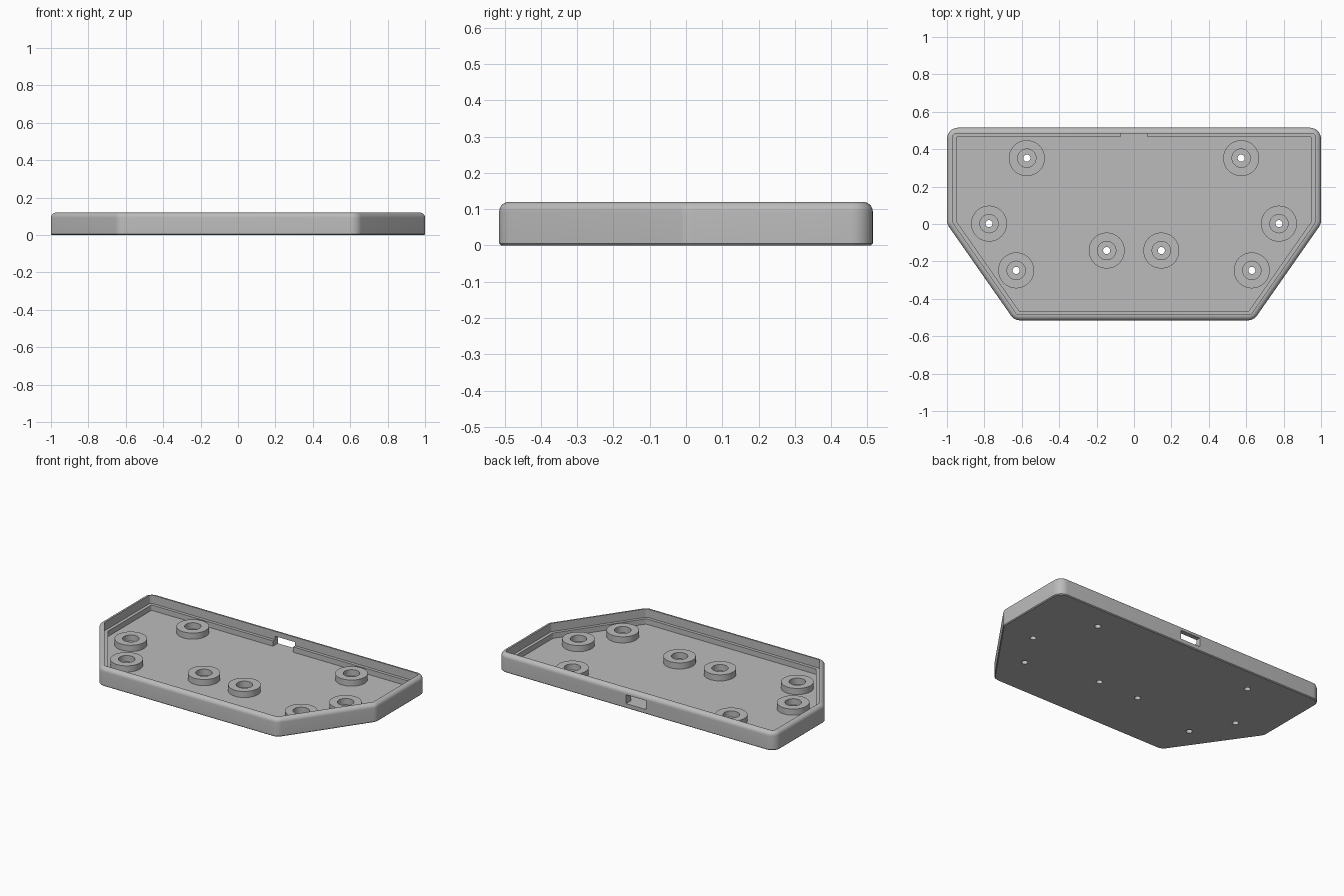
import bpy, bmesh, math
from mathutils import Vector

if "Cube" in bpy.data.objects:
    bpy.data.objects.remove(bpy.data.objects["Cube"])

FLOOR, LEDGE, TOP = 0.03, 0.065, 0.12
OUTLINE = [(-1, 0.515), (-1, 0), (-0.64, -0.515), (0.64, -0.515), (1, 0), (1, 0.515)]
MOUNTS = [(0.573, 0.352), (0.775, 0.002), (0.63, -0.248), (0.146, -0.142)]
SPOTS = [(s * x, y) for x, y in MOUNTS for s in (-1, 1)]

grey = bpy.data.materials.new("grey plastic")
grey.diffuse_color = (0.5, 0.5, 0.5, 1)
grey.use_nodes = True
grey.node_tree.nodes["Principled BSDF"].inputs["Base Color"].default_value = grey.diffuse_color


def make_object(name, bm):
    bmesh.ops.recalc_face_normals(bm, faces=bm.faces)
    mesh = bpy.data.meshes.new(name)
    bm.to_mesh(mesh)
    bm.free()
    mesh.materials.append(grey)
    ob = bpy.data.objects.new(name, mesh)
    bpy.context.collection.objects.link(ob)
    return ob


def smooth(ob):
    bpy.ops.object.select_all(action='DESELECT')
    ob.select_set(True)
    bpy.context.view_layer.objects.active = ob
    bpy.ops.object.shade_smooth_by_angle(angle=math.radians(30))


def outline_ring(inset, radius, steps=8):
    """Outline moved inwards, with each corner rounded."""
    pts = [Vector(p) for p in OUTLINE]
    ring = []
    for i, p in enumerate(pts):
        a = (pts[i - 1] - p).normalized()
        b = (pts[(i + 1) % len(pts)] - p).normalized()
        half = a.angle(b) / 2
        inward = (a + b).normalized()
        centre = p + inward * ((inset + radius) / math.sin(half))
        start = math.atan2(-a.y, -a.x) - math.pi / 2
        turn = math.pi - 2 * half
        for k in range(steps + 1):
            t = start + turn * k / steps
            ring.append(centre + radius * Vector((math.cos(t), math.sin(t))))
    return ring


def bridge(bm, loops):
    for low, high in zip(loops, loops[1:]):
        n = len(low)
        for i in range(n):
            bm.faces.new((low[i], low[(i + 1) % n], high[(i + 1) % n], high[i]))


# Tray shell: chamfered foot, rounded rim, stepped inner wall
R = 0.027
levels = [(0.005, 0, 0.055), (0, 0.005, 0.06)]
for k in range(7):
    t = math.pi / 2 * k / 6
    off = R * (1 - math.cos(t))
    levels.append((off, TOP - R + R * math.sin(t), 0.06 - off))
levels += [(0.03, TOP, 0.02), (0.03, LEDGE, 0.02), (0.05, LEDGE, 0.006), (0.05, FLOOR, 0.006)]
bm = bmesh.new()
loops = [[bm.verts.new((p.x, p.y, z)) for p in outline_ring(off, rad)] for off, z, rad in levels]
bridge(bm, loops)
bm.faces.new(loops[0])
bm.faces.new(loops[-1])
tray = make_object("tray", bm)

# Cutter: cable port in the back wall and screw holes in the floor
bm = bmesh.new()
box = bmesh.ops.create_cube(bm, size=1)['verts']
bmesh.ops.scale(bm, verts=box, vec=(0.145, 0.12, 0.058))
bmesh.ops.translate(bm, verts=box, vec=(0, 0.518, FLOOR + 0.029))
for x, y in SPOTS:
    pin = bmesh.ops.create_cone(bm, cap_ends=True, segments=24, radius1=0.019,
                                radius2=0.019, depth=0.1)['verts']
    bmesh.ops.translate(bm, verts=pin, vec=(x, y, 0.02))
cutter = make_object("cutter", bm)
cutter.hide_render = True
bpy.context.view_layer.objects.active = tray
mod = tray.modifiers.new("openings", 'BOOLEAN')
mod.operation = 'DIFFERENCE'
mod.solver = 'EXACT'
mod.object = cutter
bpy.ops.object.modifier_apply(modifier=mod.name)
bpy.data.objects.remove(cutter)
smooth(tray)

# Round mounting bosses with an open centre
PROFILE = [(0.096, FLOOR), (0.096, 0.07), (0.049, 0.07), (0.049, FLOOR)]
for n, (x, y) in enumerate(SPOTS, 1):
    bm = bmesh.new()
    angles = [2 * math.pi * i / 48 for i in range(48)]
    loops = [[bm.verts.new((x + r * math.cos(a), y + r * math.sin(a), z)) for a in angles]
             for r, z in PROFILE]
    bridge(bm, loops + loops[:1])
    smooth(make_object(f"mounting_boss_{n}", bm))
